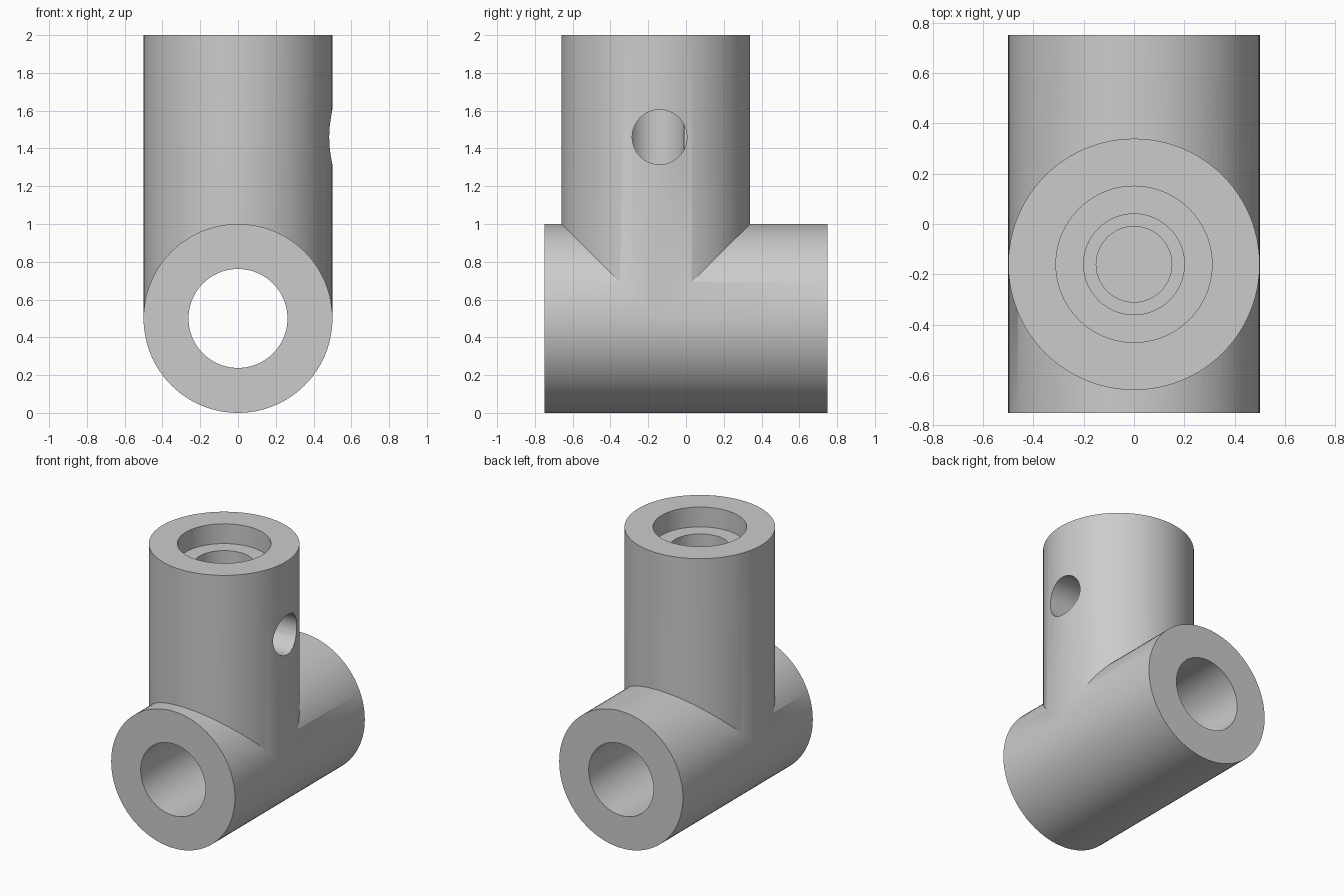
import bpy
import math

cube = bpy.data.objects.get("Cube")
if cube:
    bpy.data.objects.remove(cube, do_unlink=True)

POST_Y = -0.16    # axis of the upright tube
SLEEVE_Z = 0.5    # axis of the horizontal sleeve


def material(name, rgb):
    mat = bpy.data.materials.new(name)
    mat.use_nodes = True
    color = (*rgb, 1.0)
    mat.diffuse_color = color
    mat.node_tree.nodes["Principled BSDF"].inputs["Base Color"].default_value = color
    return mat


def cylinder(name, radius, start, end, segments=96):
    """Cylinder between two points lying on one axis."""
    span = [b - a for a, b in zip(start, end)]
    middle = [(a + b) / 2 for a, b in zip(start, end)]
    rotation = (0, 0, 0)
    if span[0]:
        rotation = (0, math.pi / 2, 0)
    elif span[1]:
        rotation = (math.pi / 2, 0, 0)
    bpy.ops.mesh.primitive_cylinder_add(
        vertices=segments, radius=radius, depth=max(map(abs, span)),
        location=middle, rotation=rotation)
    obj = bpy.context.object
    obj.name = name
    return obj


def combine(target, tool, operation):
    """Apply a boolean and discard the tool."""
    mod = target.modifiers.new(tool.name, 'BOOLEAN')
    mod.object = tool
    mod.operation = operation
    mod.solver = 'EXACT'
    bpy.ops.object.select_all(action='DESELECT')
    bpy.context.view_layer.objects.active = target
    target.select_set(True)
    bpy.ops.object.modifier_apply(modifier=mod.name)
    bpy.data.objects.remove(tool, do_unlink=True)


# Outer body: horizontal sleeve with an upright tube
body = cylinder("tee_connector", 0.5, (0, -0.75, SLEEVE_Z), (0, 0.75, SLEEVE_Z))
post = cylinder("upright_tube", 0.499, (0, POST_Y, SLEEVE_Z), (0, POST_Y, 2))
combine(body, post, 'UNION')

# Through bore of the sleeve
bore = cylinder("sleeve_bore", 0.262, (0, -1, SLEEVE_Z), (0, 1, SLEEVE_Z))
combine(body, bore, 'DIFFERENCE')

# Stepped blind socket in the top: radius and floor height
for radius, floor in ((0.31, 1.855), (0.2, 1.7), (0.15, 1.0)):
    socket = cylinder("socket_step", radius, (0, POST_Y, floor), (0, POST_Y, 2.2))
    combine(body, socket, 'DIFFERENCE')

# Side screw hole reaching the socket
screw = cylinder("screw_hole", 0.145, (0, -0.14, 1.46), (0.8, -0.14, 1.46), 64)
combine(body, screw, 'DIFFERENCE')

# Finish
body.data.materials.clear()
body.data.materials.append(material("plain_grey", (0.6, 0.6, 0.6)))
for face in body.data.polygons:
    face.material_index = 0
bpy.context.view_layer.objects.active = body
body.select_set(True)
bpy.ops.object.shade_smooth_by_angle(angle=math.radians(30))
